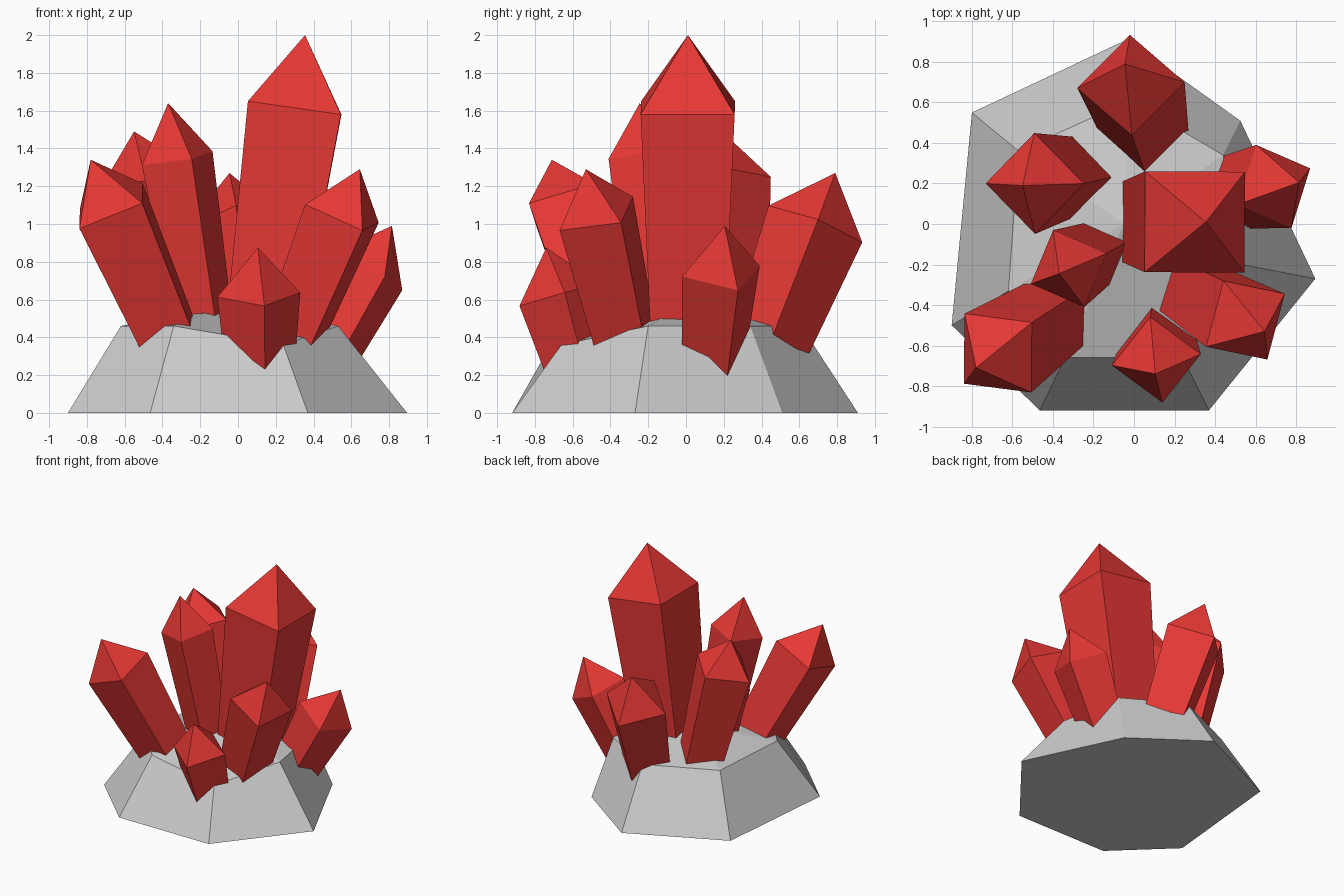
import bpy
from mathutils import Vector

if "Cube" in bpy.data.objects:
    bpy.data.objects.remove(bpy.data.objects["Cube"])

red = bpy.data.materials.new("crystal_red")
red.diffuse_color = (0.8, 0.04, 0.035, 1)
red.use_nodes = True
red.node_tree.nodes["Principled BSDF"].inputs["Base Color"].default_value = red.diffuse_color


def add_mesh(name, verts, faces, mat=None):
    me = bpy.data.meshes.new(name)
    me.from_pydata([tuple(v) for v in verts], [], faces)
    ob = bpy.data.objects.new(name, me)
    bpy.context.collection.objects.link(ob)
    if mat:
        me.materials.append(mat)
    return ob


# Rock base: seven-sided frustum with a low peak on top
foot = [(-0.465, -0.92), (0.37, -0.92), (0.895, -0.27), (0.525, 0.51),
        (-0.035, 0.91), (-0.80, 0.55), (-0.90, -0.50)]
rim = [(-0.34, -0.66, 0.46), (0.24, -0.66, 0.36), (0.53, -0.20, 0.46), (0.44, 0.34, 0.46),
       (-0.02, 0.61, 0.46), (-0.57, 0.36, 0.46), (-0.62, -0.33, 0.46)]
n = len(foot)
faces = [tuple(reversed(range(n)))]
for i in range(n):
    j = (i + 1) % n
    faces += [(i, j, n + j, n + i), (n + i, n + j, 2 * n)]
add_mesh("rock_base", [(x, y, 0) for x, y in foot] + rim + [(-0.05, 0.0, 0.58)], faces)


# Crystal: four-sided prism, narrower at the root, with a pyramid tip
def crystal(name, tip, centre, corner, length, root=0.78):
    tip, centre, corner = Vector(tip), Vector(centre), Vector(corner)
    axis = (tip - centre).normalized()
    u = corner - centre
    u -= axis * u.dot(axis)
    v = axis.cross(u)
    ring = [u, v, -u, -v]
    verts = [centre - axis * length + d * root for d in ring]
    verts += [centre + d for d in ring] + [tip]
    fs = [(3, 2, 1, 0)]
    for i in range(4):
        j = (i + 1) % 4
        fs += [(i, j, 4 + j, 4 + i), (4 + i, 4 + j, 8)]
    add_mesh(name, verts, fs, red)


# name, tip, shoulder centre, one shoulder corner, shaft length
crystals = [
    ("crystal_main", (0.355, 0.01, 2.0), (0.30, 0.01, 1.615), (0.545, -0.24, 1.58), 1.25),
    ("crystal_front", (0.105, -0.74, 0.875), (0.11, -0.67, 0.625), (0.14, -0.88, 0.56), 0.52),
    ("crystal_front_right", (0.645, -0.53, 1.29), (0.55, -0.475, 1.055), (0.66, -0.67, 0.97), 0.85),
    ("crystal_right", (0.815, 0.205, 0.99), (0.69, 0.185, 0.75), (0.87, 0.275, 0.65), 0.64),
    ("crystal_back", (-0.045, 0.79, 1.27), (-0.015, 0.685, 1.0), (0.25, 0.70, 1.025), 0.78),
    ("crystal_back_left", (-0.55, 0.19, 1.49), (-0.49, 0.20, 1.24), (-0.485, 0.45, 1.22), 0.9),
    ("crystal_middle_left", (-0.37, -0.245, 1.64), (-0.322, -0.22, 1.348), (-0.245, -0.41, 1.345), 0.95),
    ("crystal_front_left", (-0.78, -0.71, 1.34), (-0.672, -0.637, 1.095), (-0.505, -0.83, 1.105), 0.87),
]
for c in crystals:
    crystal(*c)
